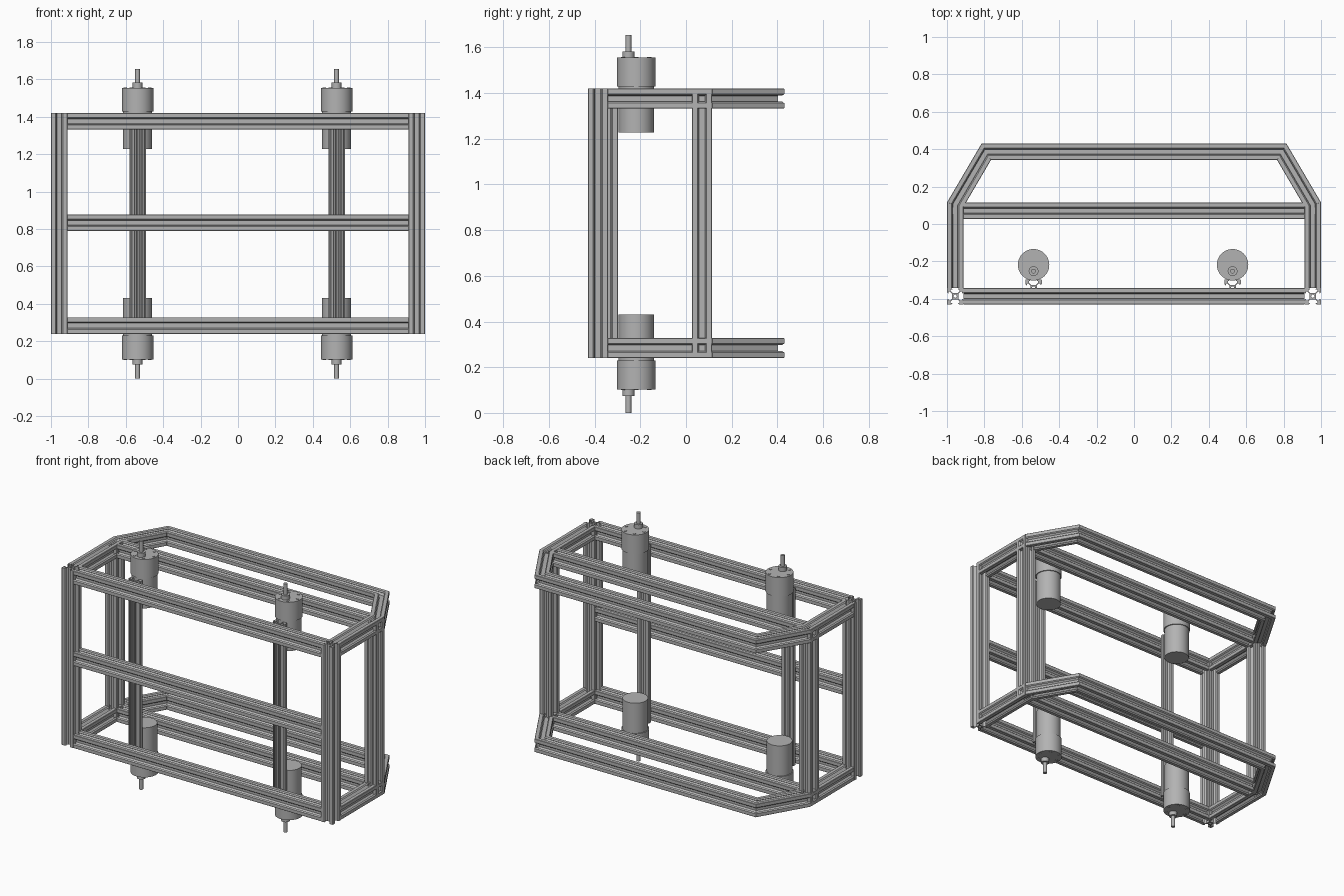
import bpy
import bmesh
from math import tan, radians, cos, sin, pi
from mathutils import Vector, Matrix

cube = bpy.data.objects.get("Cube")
if cube:
    bpy.data.objects.remove(cube, do_unlink=True)

metal = bpy.data.materials.new("brushed_grey")
metal.use_nodes = True
GREY = (0.45, 0.45, 0.45, 1)
metal.diffuse_color = GREY
metal.node_tree.nodes["Principled BSDF"].inputs["Base Color"].default_value = GREY

W = 0.088            # extrusion width
H = W / 2
LOW, HIGH = 0.24, 1.42
Z = Vector((0, 0, 1))
Y = Vector((0, 1, 0))

# One quarter of the slotted profile, as fractions of the half width
eighth = [(.39, 0), (.39, .284), (.656, .55), (.82, .55), (.82, .31), (1, .46), (1, .95)]
quarter = [(.21, 0)] + eighth + [(b, a) for a, b in reversed(eighth)] + [(0, .21), (.15, .15)]


def finish(name, bm):
    bmesh.ops.remove_doubles(bm, verts=bm.verts, dist=1e-5)
    bmesh.ops.recalc_face_normals(bm, faces=bm.faces)
    mesh = bpy.data.meshes.new(name)
    bm.to_mesh(mesh)
    bm.free()
    mesh.materials.append(metal)
    obj = bpy.data.objects.new(name, mesh)
    bpy.context.collection.objects.link(obj)
    return obj


def extrusion(name, start, end, up=Z, mitre_a=0, mitre_b=0, quarters=(0, 1, 2, 3)):
    """Slotted bar between two centre points, with optional mitred ends in degrees."""
    start, end = Vector(start), Vector(end)
    axis = (end - start).normalized()
    side = up.cross(axis)
    ta, tb = tan(radians(mitre_a)), tan(radians(mitre_b))
    bm = bmesh.new()
    for k in quarters:
        c, s = round(cos(k * pi / 2)), round(sin(k * pi / 2))
        pts = [((c * a - s * b) * H, (s * a + c * b) * H) for a, b in quarter]
        va = [bm.verts.new(start + side * u + up * v + axis * u * ta) for u, v in pts]
        vb = [bm.verts.new(end + side * u + up * v - axis * u * tb) for u, v in pts]
        bm.faces.new(va[::-1])
        bm.faces.new(vb)
        n = len(pts)
        for i in range(n):
            seam = i in (0, n - 3)
            if seam and len(quarters) == 4:
                continue
            j = (i + 1) % n
            bm.faces.new((va[i], va[j], vb[j], vb[i]))
    return finish(name, bm)


# Upright posts: front corners run full height, rear ones lock into the side rails
BEND_Y = 0.103
FRONT_Y = -0.386
CROSS_Y = 0.07
X = 1 - H
for tag, sx in (("left", 1), ("right", -1)):
    extrusion(f"front_post_{tag}", (sx * X, FRONT_Y, LOW), (sx * X, FRONT_Y, HIGH), Y)
    extrusion(f"rear_post_{tag}", (sx * X, CROSS_Y, LOW + .02), (sx * X, CROSS_Y, HIGH - .02), Y)

# Horizontal rings: open path of mitred rails round the back, plus straight cross rails
path = [(X, FRONT_Y + H), (X, BEND_Y), (.79, .386), (-.79, .386), (-X, BEND_Y), (-X, FRONT_Y + H)]
mitres = [0, 15, 30, 30, 15, 0]
parts = ["side_rail_left", "angled_rail_left", "rear_rail", "angled_rail_right", "side_rail_right"]
for level, z in (("lower", LOW + H), ("upper", HIGH - H)):
    for i, part in enumerate(parts):
        extrusion(f"{level}_{part}", (*path[i], z), (*path[i + 1], z), Z, mitres[i], mitres[i + 1])
    for part, y in (("front_rail", FRONT_Y), ("cross_rail", CROSS_Y)):
        extrusion(f"{level}_{part}", (H - X, y, z), (X - H, y, z))
extrusion("middle_front_rail", (H - X, FRONT_Y, .833), (X - H, FRONT_Y, .833))


# Motors: body, wider gearbox, offset boss and shaft, ring of screws
def motor(name, x, face, d, tip):
    bm = bmesh.new()

    def drum(r, z0, z1, cx=0, cy=-.218, seg=48):
        place = Matrix.Translation((x + cx, cy, (z0 + z1) / 2))
        bmesh.ops.create_cone(bm, cap_ends=True, segments=seg, radius1=r, radius2=r,
                              depth=abs(z1 - z0), matrix=place)

    drum(.0775, face - d * .328, face - d * .125)
    drum(.084, face - d * .127, face)
    drum(.026, face, face + d * .028, cy=-.252, seg=32)
    drum(.0125, face + d * .026, tip, cy=-.252, seg=24)
    for k in range(6):
        a = k * pi / 3
        drum(.009, face - d * .002, face + d * .003, .066 * cos(a), -.218 + .066 * sin(a), 12)
    obj = finish(name, bm)
    bpy.ops.object.select_all(action='DESELECT')
    obj.select_set(True)
    bpy.context.view_layer.objects.active = obj
    bpy.ops.object.shade_smooth_by_angle(angle=radians(35))


for tag, x in (("left", .527), ("right", -.537)):
    motor(f"upper_motor_{tag}", x, 1.555, 1, 1.655)
    motor(f"lower_motor_{tag}", x, .103, -1, 0)
    # Half-profile upright that carries the motors
    extrusion(f"motor_post_{tag}", (x, FRONT_Y + H, LOW), (x, FRONT_Y + H, HIGH), Y, quarters=(0, 1))
